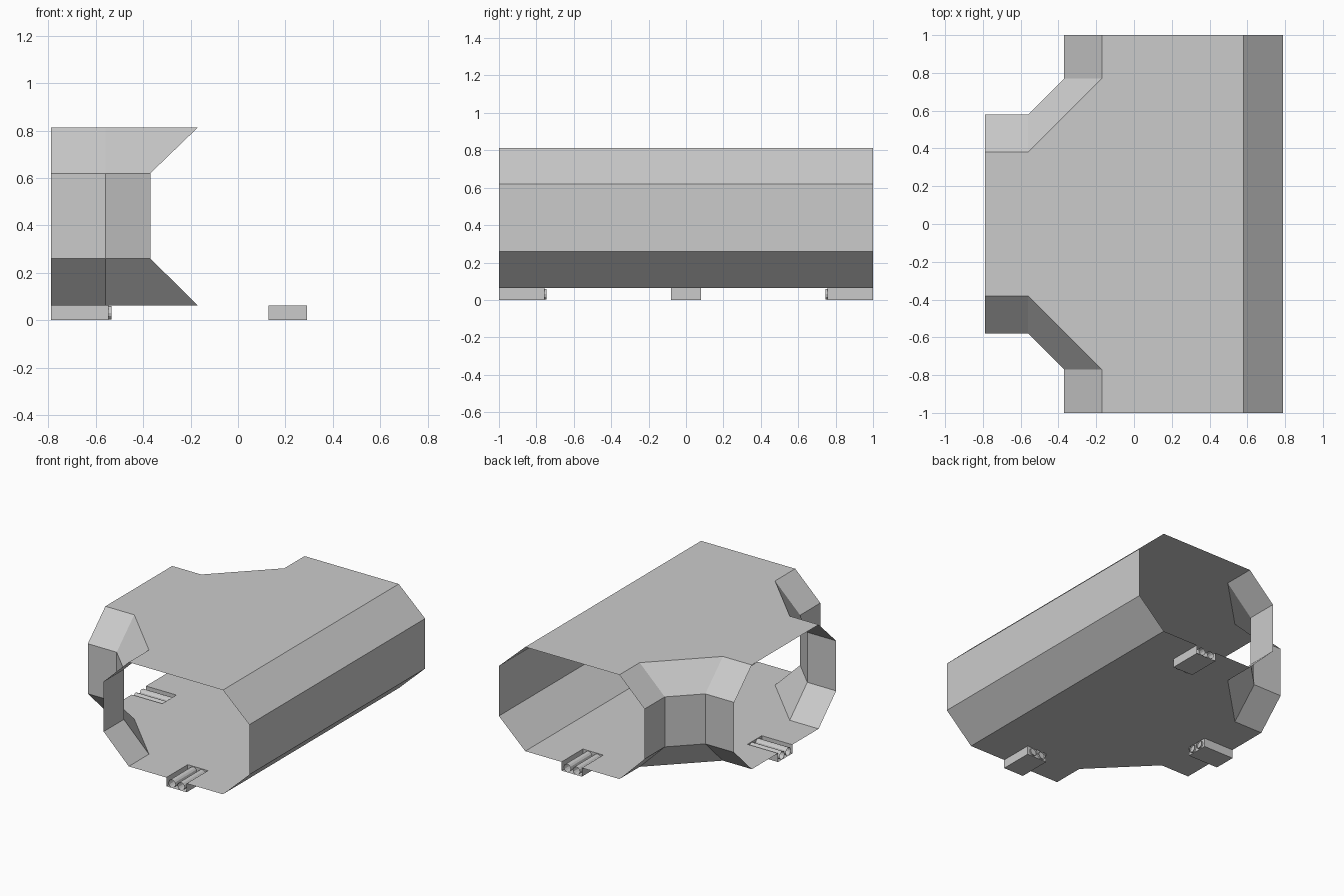
import bpy, bmesh
from math import pi, cos, sin
from mathutils import Matrix, Vector

if "Cube" in bpy.data.objects:
    bpy.data.objects.remove(bpy.data.objects["Cube"])

FLOOR, LOW, HIGH, TOP = 0.063, 0.26, 0.62, 0.813
TRAY_W, TRAY_L = 0.081, 0.243          # half width, length


def finish(bm, name):
    bmesh.ops.remove_doubles(bm, verts=bm.verts, dist=1e-4)
    bmesh.ops.recalc_face_normals(bm, faces=bm.faces)
    mesh = bpy.data.meshes.new(name)
    bm.to_mesh(mesh)
    bm.free()
    ob = bpy.data.objects.new(name, mesh)
    bpy.context.collection.objects.link(ob)
    return ob


def face(bm, pts):
    return bm.faces.new([bm.verts.new(p) for p in pts])


def wall(bm, inner, outer):
    # Chamfered wall: floor edge -> vertical panel -> ceiling edge
    rings = [(inner, FLOOR), (outer, LOW), (outer, HIGH), (inner, TOP)]
    for (p, z0), (q, z1) in zip(rings, rings[1:]):
        for i in range(len(p) - 1):
            face(bm, [(*p[i], z0), (*p[i + 1], z0), (*q[i + 1], z1), (*q[i], z1)])


def mirror_y(path):
    return [(x, -y) for x, y in path]


# Tray positions: local -y is the opening, local +y points into the corridor
trays = {
    "front": Matrix.Translation((0.21, -1, 0)),
    "back": Matrix.Translation((0.21, 1, 0)) @ Matrix.Rotation(pi, 4, 'Z'),
    "left": Matrix.Translation((-0.79, 0, 0)) @ Matrix.Rotation(-pi / 2, 4, 'Z'),
}


def notch(side):
    w, l = TRAY_W, TRAY_L
    pts = [trays[side] @ Vector(p) for p in [(-w, 0, 0), (-w, l, 0), (w, l, 0), (w, 0, 0)]]
    return [(p.x, p.y) for p in pts]


# Corridor shell: open-ended T junction with octagonal section
inner = [(-0.17, 1), (-0.17, 0.77), (-0.56, 0.38), (-0.79, 0.38)]
outer = [(-0.37, 1), (-0.37, 0.77), (-0.56, 0.58), (-0.79, 0.58)]
right_in, right_out = [(0.58, -1), (0.58, 1)], [(0.79, -1), (0.79, 1)]
bm = bmesh.new()
wall(bm, inner, outer)
wall(bm, mirror_y(inner), mirror_y(outer))
wall(bm, right_in, right_out)
ceiling = right_in + inner + mirror_y(inner)[::-1]
face(bm, [(x, y, TOP) for x, y in ceiling])
floor = (right_in + notch("back") + inner + notch("left")[::1]
         + mirror_y(inner)[::-1] + notch("front"))


# Keep the outline running one way round at each notch
def ordered(path, start):
    d = lambda p: (p[0] - start[0]) ** 2 + (p[1] - start[1]) ** 2
    return path if d(path[0]) <= d(path[-1]) else path[::-1]


floor = (right_in + ordered(notch("back"), right_in[1]) + inner
         + ordered(notch("left"), inner[-1]) + mirror_y(inner)[::-1]
         + ordered(notch("front"), (-0.17, -1)))
face(bm, [(x, y, FLOOR) for x, y in floor])
finish(bm, "corridor_shell")

# Floor connector trays, each with two open pipes poking through the end plate
for side, m in trays.items():
    w, l, h = TRAY_W, TRAY_L, FLOOR
    bm = bmesh.new()
    face(bm, [(-w, 0, 0), (w, 0, 0), (w, l, 0), (-w, l, 0)])
    face(bm, [(-w, l, 0), (w, l, 0), (w, l, h), (-w, l, h)])
    for x in (-w, w):
        face(bm, [(x, 0, 0), (x, l, 0), (x, l, h), (x, 0, h)])
    finish(bm, side + "_tray").matrix_world = m

    bm = bmesh.new()
    n, r = 12, 0.028
    for cx in (-0.036, 0.036):
        ring = [(cx + r * cos(2 * pi * i / n), 0.031 + r * sin(2 * pi * i / n)) for i in range(n)]
        for (x0, z0), (x1, z1) in zip(ring, ring[1:] + ring[:1]):
            face(bm, [(x0, 0, z0), (x1, 0, z1), (x1, l + 0.012, z1), (x0, l + 0.012, z0)])
    finish(bm, side + "_pipes").matrix_world = m
